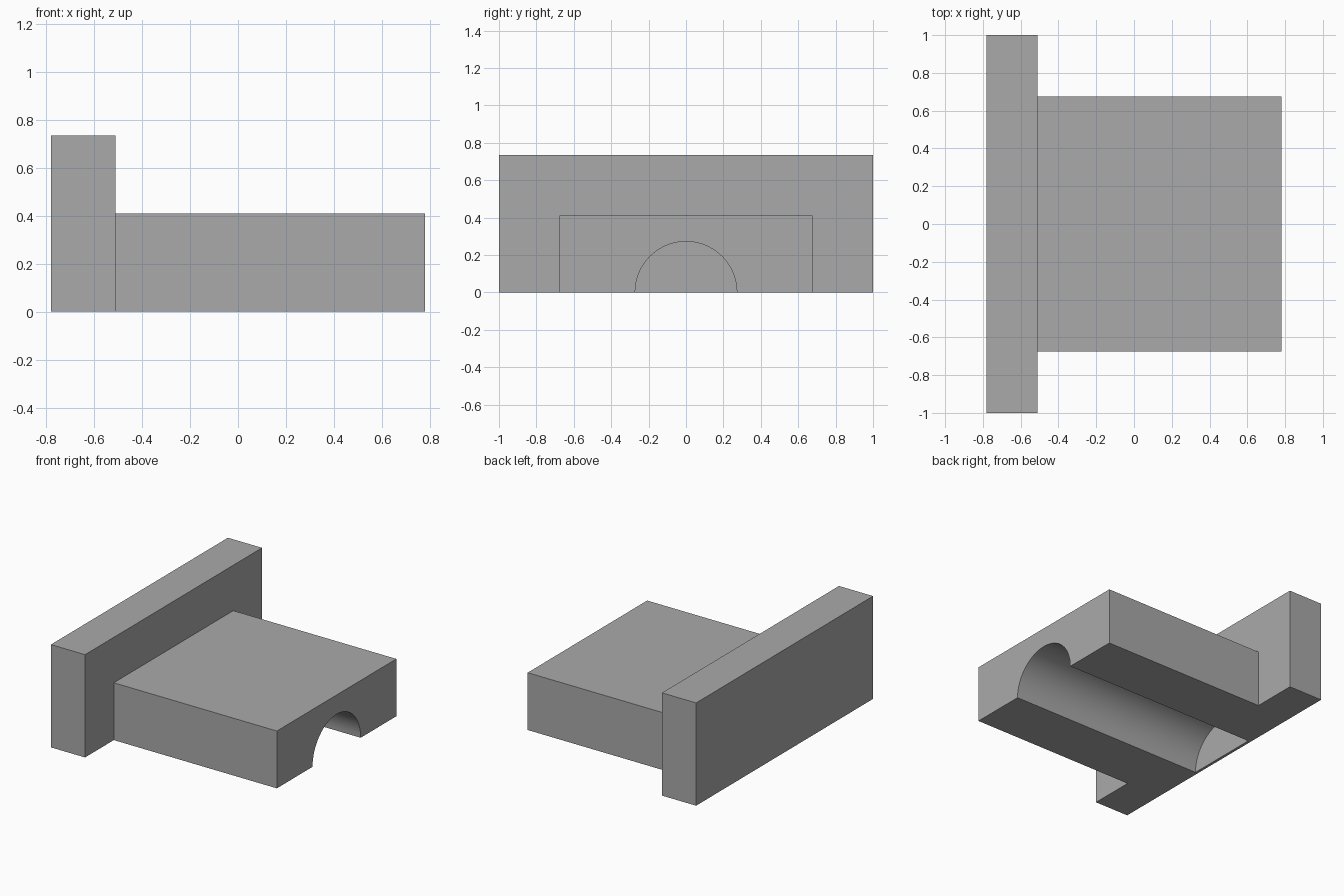
import bpy, math

if "Cube" in bpy.data.objects:
    bpy.data.objects.remove(bpy.data.objects["Cube"], do_unlink=True)

# Single flat colour
grey = bpy.data.materials.new("plain grey")
grey.use_nodes = True
colour = (0.4, 0.4, 0.4, 1)
grey.diffuse_color = colour
grey.node_tree.nodes["Principled BSDF"].inputs["Base Color"].default_value = colour


def box(name, x0, x1, half_y, height):
    bpy.ops.mesh.primitive_cube_add(size=1, location=((x0 + x1) / 2, 0, height / 2))
    ob = bpy.context.object
    ob.name = name
    ob.scale = (x1 - x0, 2 * half_y, height)
    bpy.ops.object.transform_apply(location=True, rotation=False, scale=True)
    ob.data.materials.append(grey)
    return ob


def combine(target, tool, operation):
    mod = target.modifiers.new(operation.lower(), 'BOOLEAN')
    mod.operation, mod.object, mod.solver = operation, tool, 'EXACT'
    bpy.context.view_layer.objects.active = target
    bpy.ops.object.modifier_apply(modifier=mod.name)
    bpy.data.objects.remove(tool, do_unlink=True)


# Upright end plate joined to the low block
body = box("grooved_block_with_end_plate", -0.78, -0.51, 1.0, 0.735)
block = box("low_block", -0.65, 0.78, 0.675, 0.41)
combine(body, block, 'UNION')

# Half-round groove underneath, closed by a thin wall at the end plate
start, end = -0.76, 0.9
bpy.ops.mesh.primitive_cylinder_add(vertices=64, radius=0.272, depth=end - start,
                                    location=((start + end) / 2, 0, 0),
                                    rotation=(0, math.pi / 2, 0))
groove = bpy.context.object
groove.name = "groove_cutter"
groove.hide_render = True
groove.data.materials.append(grey)
combine(body, groove, 'DIFFERENCE')

# Smooth groove, crisp edges elsewhere
bpy.ops.object.select_all(action='DESELECT')
body.select_set(True)
bpy.context.view_layer.objects.active = body
bpy.ops.object.shade_smooth_by_angle(angle=math.radians(30))
